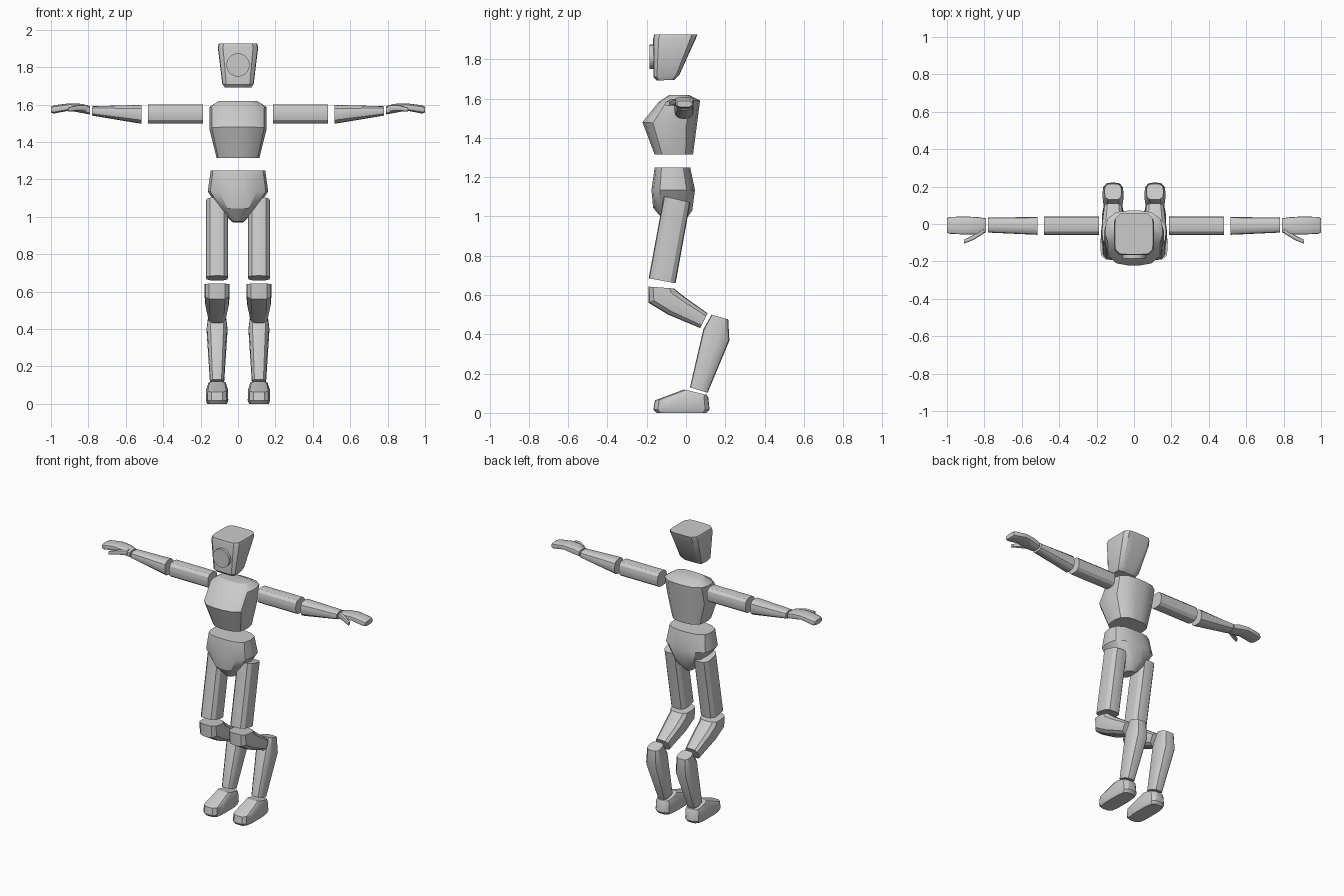
import bpy, bmesh, math
from mathutils import Vector

if "Cube" in bpy.data.objects:
    bpy.data.objects.remove(bpy.data.objects["Cube"])


def loft(name, sections, power=3.0, sides=16, mirror=False):
    """Skin a closed solid through superellipse rings given as (centre, u, v)."""
    bm = bmesh.new()
    rings = []
    for c, u, v in sections:
        ring = []
        for i in range(sides):
            t = 2 * math.pi * (i + 0.5) / sides
            cs, sn = math.cos(t), math.sin(t)
            r = (abs(cs) ** power + abs(sn) ** power) ** (-1 / power)
            # scale so the outermost points reach the full half-width
            k = r / math.cos(math.pi / sides) if power < 3 else r
            ring.append(bm.verts.new(c + u * cs * k + v * sn * k))
        rings.append(ring)
    for a, b in zip(rings, rings[1:]):
        for i in range(sides):
            j = (i + 1) % sides
            bm.faces.new((a[i], a[j], b[j], b[i]))
    bm.faces.new(rings[0])
    bm.faces.new(rings[-1])
    bmesh.ops.recalc_face_normals(bm, faces=bm.faces)
    me = bpy.data.meshes.new(name)
    bm.to_mesh(me)
    bm.free()
    ob = bpy.data.objects.new(name, me)
    bpy.context.collection.objects.link(ob)
    finish(ob)
    if mirror:
        ob.modifiers.new("mirror", 'MIRROR').use_mirror_merge = False
    return ob


def finish(ob):
    bpy.ops.object.select_all(action='DESELECT')
    ob.select_set(True)
    bpy.context.view_layer.objects.active = ob
    bpy.ops.object.shade_smooth_by_angle(angle=math.radians(32))


def body(x, rows):
    """Rings from side-profile rows: front y, z, back y, z, half width."""
    out = []
    for fy, fz, by, bz, hw in rows:
        f, b = Vector((x, fy, fz)), Vector((x, by, bz))
        out.append(((f + b) / 2, Vector((hw, 0, 0)), (b - f) / 2))
    return out


def arm(rows):
    """Rings across x from rows: x, y min, y max, z min, z max."""
    return [(Vector((x, (y0 + y1) / 2, (z0 + z1) / 2)),
             Vector((0, (y1 - y0) / 2, 0)), Vector((0, 0, (z1 - z0) / 2)))
            for x, y0, y1, z0, z1 in rows]


# head with a round face plate
loft("head", body(0, [
    (-.150, 1.692, -.060, 1.695, .072),
    (-.165, 1.708, -.034, 1.720, .084),
    (-.167, 1.905, .050, 1.905, .108),
    (-.162, 1.926, .058, 1.926, .102)]), power=6, sides=24)
bpy.ops.mesh.primitive_cylinder_add(vertices=32, radius=.062, depth=.04,
                                    location=(0, -.165, 1.812),
                                    rotation=(math.pi / 2, 0, 0))
plate = bpy.context.object
plate.name = "face_plate"
finish(plate)

# chest and pelvis
loft("chest", body(0, [
    (-.160, 1.315, .036, 1.315, .115),
    (-.222, 1.480, .055, 1.460, .153),
    (-.140, 1.582, .072, 1.590, .153),
    (-.085, 1.618, .015, 1.618, .105)]), power=3)
loft("pelvis", body(0, [
    (-.160, 1.248, .022, 1.248, .146),
    (-.176, 1.135, .046, 1.135, .162),
    (-.168, 1.045, .032, 1.030, .092),
    (-.110, .975, -.010, .970, .030)]), power=3)

# legs
LEG = .112
loft("thigh", body(LEG, [
    (-.113, 1.103, .022, 1.072, .058),
    (-.190, .685, -.053, .660, .058)]), power=3.5, mirror=True)
loft("knee_link", body(LEG, [
    (-.192, .643, -.060, .633, .067),
    (-.190, .560, -.048, .622, .067),
    (-.090, .500, .000, .585, .064),
    (.072, .432, .110, .507, .048)]), power=3.5, mirror=True)
loft("shin", body(LEG, [
    (.130, .500, .215, .476, .045),
    (.088, .425, .221, .368, .056),
    (.020, .130, .110, .102, .038)]), power=3.5, mirror=True)
loft("foot", body(LEG, [
    (-.150, .000, .105, .000, .053),
    (-.166, .018, .120, .018, .060),
    (-.158, .064, .113, .080, .059),
    (-.010, .119, .105, .092, .048)]), power=4, sides=20, mirror=True)

# arms
loft("upper_arm", arm([
    (.187, -.060, .041, 1.499, 1.600),
    (.480, -.060, .041, 1.499, 1.600)]), mirror=True)
loft("forearm", arm([
    (.515, -.058, .038, 1.497, 1.599),
    (.780, -.046, .034, 1.541, 1.591)]), mirror=True)
loft("hand", arm([
    (.790, -.045, .030, 1.547, 1.591),
    (.835, -.056, .037, 1.555, 1.604),
    (.900, -.056, .040, 1.568, 1.607),
    (.985, -.053, .038, 1.552, 1.596),
    (1.00, -.045, .030, 1.557, 1.588)]), power=4, mirror=True)
loft("thumb", arm([
    (.805, -.052, -.020, 1.562, 1.598),
    (.860, -.086, -.060, 1.566, 1.597),
    (.910, -.106, -.084, 1.562, 1.584)]), sides=12, mirror=True)
